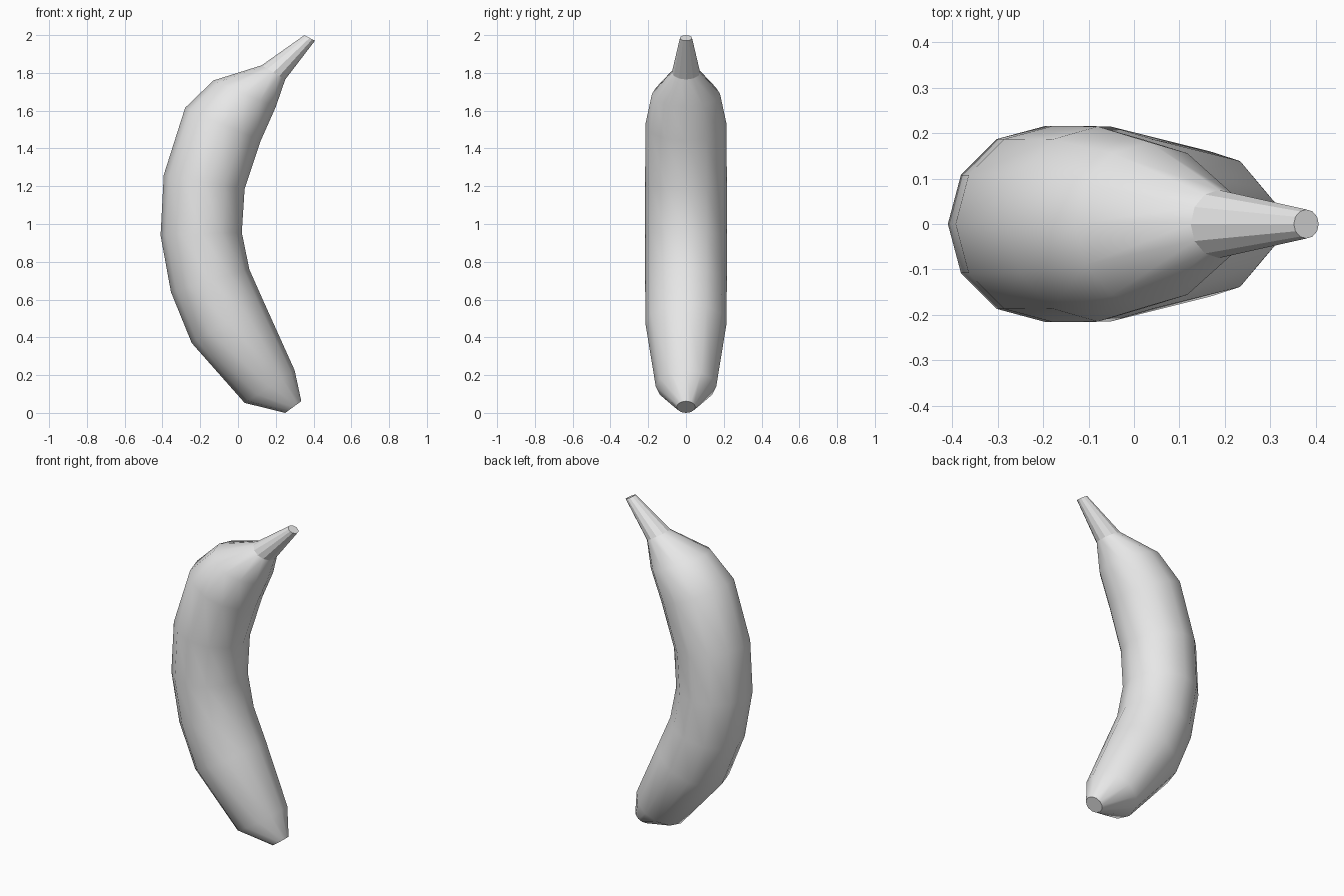
import bpy, bmesh
from math import cos, sin, tau
from mathutils import Vector

if "Cube" in bpy.data.objects:
    bpy.data.objects.remove(bpy.data.objects["Cube"], do_unlink=True)

SIDES = 12

peel = bpy.data.materials.new("pale_grey_peel")
peel.use_nodes = True
peel.diffuse_color = (0.8, 0.8, 0.8, 1)
peel.node_tree.nodes["Principled BSDF"].inputs["Base Color"].default_value = (0.8, 0.8, 0.8, 1)


def loft(name, sections, smooth, cap_start, cap_end):
    """Skin rings given as (outer x, outer z, inner x, inner z, half depth)."""
    bm = bmesh.new()
    rings = []
    for ox, oz, ix, iz, depth in sections:
        outer, inner = Vector((ox, 0, oz)), Vector((ix, 0, iz))
        centre, arm = (outer + inner) / 2, (outer - inner) / 2
        rings.append([bm.verts.new(centre + arm * cos(tau * i / SIDES)
                                   + Vector((0, depth * sin(tau * i / SIDES), 0)))
                      for i in range(SIDES)])
    for a, b in zip(rings, rings[1:]):
        for i in range(SIDES):
            j = (i + 1) % SIDES
            bm.faces.new((a[i], a[j], b[j], b[i])).smooth = smooth
    # flat end caps with crisp rims
    for ring, wanted in ((rings[0], cap_start), (rings[-1], cap_end)):
        if wanted:
            cap = bm.faces.new(ring)
            for edge in cap.edges:
                edge.smooth = False
    bmesh.ops.recalc_face_normals(bm, faces=bm.faces)
    mesh = bpy.data.meshes.new(name)
    bm.to_mesh(mesh)
    bm.free()
    mesh.materials.append(peel)
    obj = bpy.data.objects.new(name, mesh)
    bpy.context.collection.objects.link(obj)
    return obj


# Shared ring where the stem meets the fruit
neck = (0.125, 1.84, 0.25, 1.765, 0.075)

# Curved fruit, from the blossom end up to the neck
loft("banana_body", [
    (0.25, 0.0, 0.335, 0.062, 0.05),
    (0.035, 0.053, 0.30, 0.225, 0.16),
    (-0.245, 0.37, 0.14, 0.58, 0.215),
    (-0.355, 0.64, 0.06, 0.76, 0.216),
    (-0.41, 0.94, 0.02, 0.955, 0.216),
    (-0.393, 1.26, 0.035, 1.185, 0.216),
    (-0.28, 1.615, 0.12, 1.44, 0.215),
    (-0.13, 1.76, 0.20, 1.62, 0.18),
    neck,
], True, True, False)

# Faceted tapering stem
loft("banana_stem", [neck, (0.352, 2.0, 0.407, 1.97, 0.032)], False, False, True)
